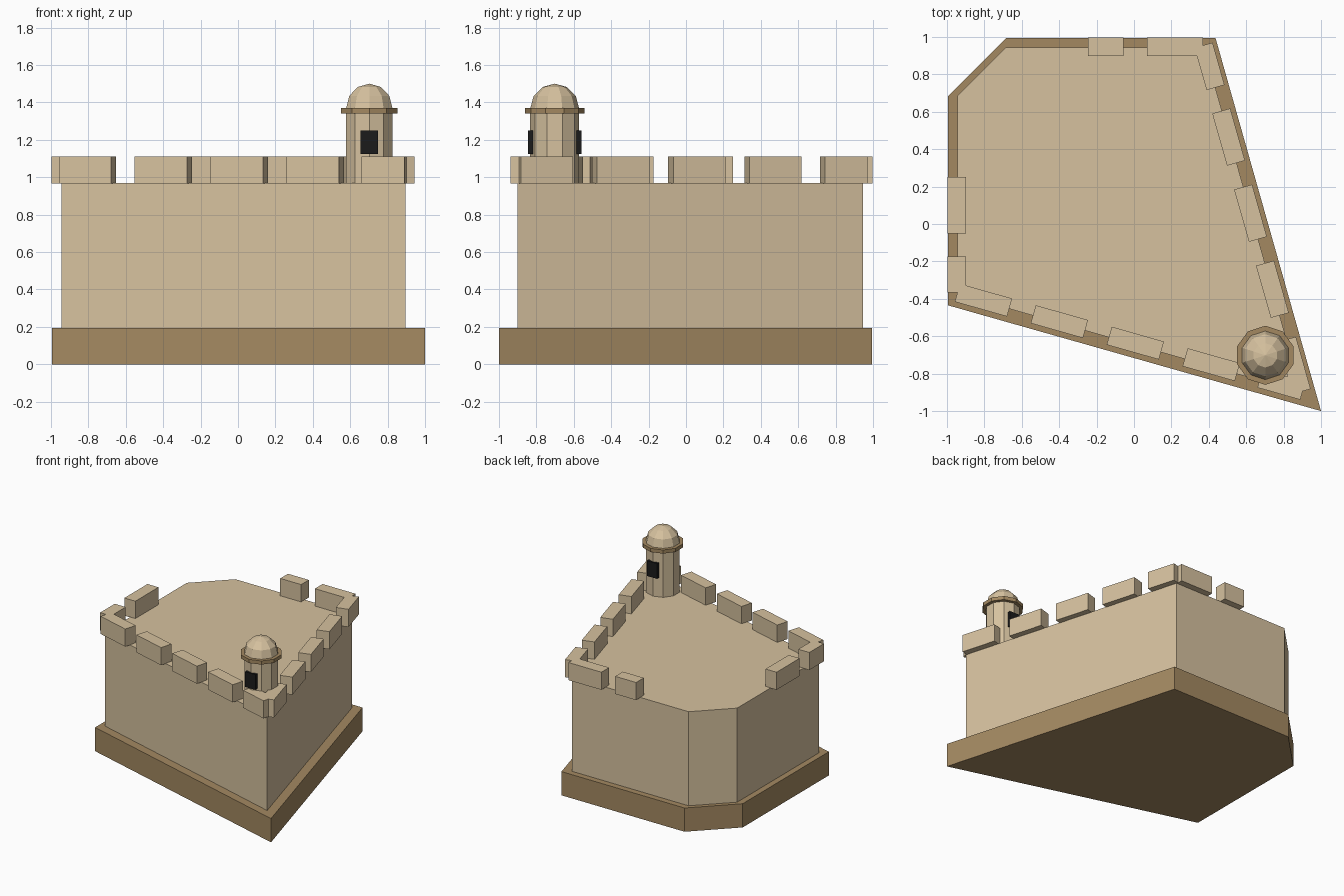
import bpy, bmesh, math
from mathutils import Matrix

cube = bpy.data.objects.get("Cube")
if cube:
    bpy.data.objects.remove(cube, do_unlink=True)


def material(name, rgb):
    m = bpy.data.materials.new(name)
    m.use_nodes = True
    m.diffuse_color = (*rgb, 1)
    m.node_tree.nodes["Principled BSDF"].inputs["Base Color"].default_value = (*rgb, 1)
    return m


stone = material("sandy stone", (0.67, 0.535, 0.345))
brown = material("brown stone", (0.37, 0.25, 0.12))
dark = material("dark opening", (0.011, 0.011, 0.011))


def finish(bm, name, mat):
    bmesh.ops.recalc_face_normals(bm, faces=bm.faces)
    mesh = bpy.data.meshes.new(name)
    bm.to_mesh(mesh)
    bm.free()
    mesh.materials.append(mat)
    ob = bpy.data.objects.new(name, mesh)
    bpy.context.collection.objects.link(ob)


def prism(name, outline, z0, z1, mat):
    bm = bmesh.new()
    face = bm.faces.new([bm.verts.new((x, y, z0)) for x, y in outline])
    side = bmesh.ops.extrude_face_region(bm, geom=[face], use_keep_orig=True)
    top = [v for v in side["geom"] if isinstance(v, bmesh.types.BMVert)]
    bmesh.ops.translate(bm, verts=top, vec=(0, 0, z1 - z0))
    finish(bm, name, mat)


def box(name, center, size, mat, angle=0):
    bm = bmesh.new()
    place = (Matrix.Translation(center) @ Matrix.Rotation(angle, 4, "Z")
             @ Matrix.Diagonal((*size, 1)))
    bmesh.ops.create_cube(bm, size=1, matrix=place)
    finish(bm, name, mat)


# Plinth and walls
prism("plinth", [(-0.994, -0.435), (1, -1), (0.436, 0.994),
                 (-0.683, 0.994), (-0.994, 0.683)], 0, 0.195, brown)
prism("walls", [(-0.945, -0.374), (0.895, -0.9), (0.374, 0.945),
                (-0.685, 0.945), (-0.945, 0.685)], 0.195, 0.968, stone)

# Battlements
slant = math.atan2(-0.565, 1.995)
MID, TALL, THICK = 1.038, 0.145, 0.1


def merlon(name, x, y, length, angle):
    box(name, (x, y, MID), (length, THICK, TALL), stone, angle)


for i in range(4):
    merlon(f"front_merlon_{i + 1}", -0.805 + 0.406 * i, -0.407 - 0.115 * i, 0.29, slant)
merlon("front_tip_merlon", 0.788, -0.859, 0.238, slant)

right_angle = -math.pi / 2 - slant
merlon("side_corner_merlon", 0.404, 0.843, 0.235, right_angle)
for i in range(4):
    merlon(f"side_merlon_{i + 1}", 0.506 + 0.117 * i, 0.465 - 0.407 * i, 0.29, right_angle)

merlon("back_merlon_wide", 0.22, 0.948, 0.3, 0)
merlon("back_merlon_narrow", -0.15, 0.948, 0.19, 0)
merlon("flank_merlon_wide", -0.948, 0.1, 0.3, math.pi / 2)
merlon("flank_merlon_narrow", -0.948, -0.27, 0.19, math.pi / 2)

# Corner turret
SIDES = 10
TX, TY = 0.702, -0.702


def lathe(name, profile, mat):
    bm = bmesh.new()
    rings = []
    for r, z in profile:
        ring = []
        for k in range(SIDES):
            a = math.pi / 2 + math.tau * k / SIDES
            ring.append(bm.verts.new((TX + r * math.cos(a), TY + r * math.sin(a), z)))
        rings.append(ring)
    for low, high in zip(rings, rings[1:]):
        for k in range(SIDES):
            n = (k + 1) % SIDES
            bm.faces.new((low[k], low[n], high[n], high[k]))
    bm.faces.new(rings[0])
    bm.faces.new(rings[-1])
    finish(bm, name, mat)


lathe("turret_body", [(0.131, 0.96), (0.131, 1.345)], stone)
lathe("turret_rim", [(0.158, 1.34), (0.158, 1.37)], brown)
R = 0.13
dome = [(R * math.cos(math.radians(a)), 1.37 + R * math.sin(math.radians(a)))
        for a in (0, 30, 60)]
lathe("turret_dome", dome + [(0.001, 1.37 + R)], stone)

# Turret openings, front and back
for name, side in (("front_opening", -1), ("back_opening", 1)):
    box(name, (TX, TY + side * 0.121, 1.188), (0.092, 0.042, 0.125), dark)
